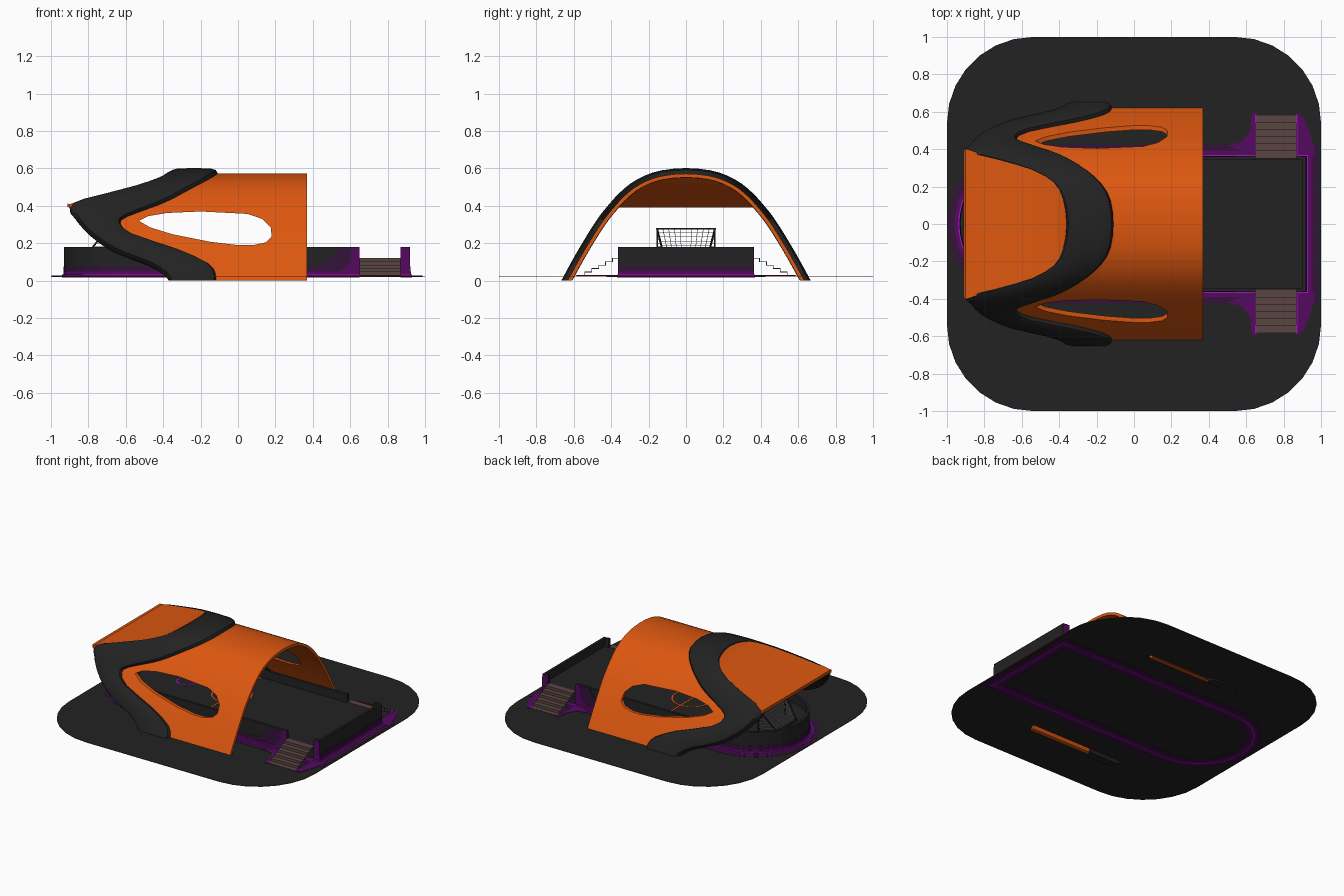
import bpy, bmesh, math
from mathutils import Vector

if "Cube" in bpy.data.objects:
    bpy.data.objects.remove(bpy.data.objects["Cube"])


def mat(name, r, g, b):
    m = bpy.data.materials.new(name)
    m.diffuse_color = (r, g, b, 1)
    m.use_nodes = True
    m.node_tree.nodes["Principled BSDF"].inputs["Base Color"].default_value = m.diffuse_color
    return m


DARK = mat("charcoal", .016, .016, .016)
ORANGE = mat("orange", .72, .095, .005)
BRIGHT = mat("bright purple", .36, .008, .5)
PURPLE = mat("mid purple", .09, .003, .12)
DEEP = mat("deep purple", .033, .006, .042)
BROWN = mat("step brown", .10, .06, .055)
WHITE = mat("net white", .75, .75, .75)


def finish(name, bm, *mats, smooth=False):
    bmesh.ops.remove_doubles(bm, verts=bm.verts, dist=1e-5)
    bmesh.ops.recalc_face_normals(bm, faces=bm.faces)
    me = bpy.data.meshes.new(name)
    bm.to_mesh(me)
    bm.free()
    for m in mats:
        me.materials.append(m)
    ob = bpy.data.objects.new(name, me)
    bpy.context.collection.objects.link(ob)
    bpy.ops.object.select_all(action='DESELECT')
    ob.select_set(True)
    bpy.context.view_layer.objects.active = ob
    if smooth:
        bpy.ops.object.shade_smooth_by_angle(angle=math.radians(35))
    return ob


def prism(name, pts, vec, *mats):
    """Polygon extruded along vec; a second material goes on the side faces."""
    bm = bmesh.new()
    f = bm.faces.new([bm.verts.new(p) for p in pts])
    r = bmesh.ops.extrude_face_region(bm, geom=[f])
    bmesh.ops.translate(bm, vec=vec, verts=[v for v in r['geom'] if isinstance(v, bmesh.types.BMVert)])
    bm.normal_update()
    if len(mats) > 1:
        for f in bm.faces:
            f.material_index = int(abs(f.normal.z) < .5)
    return finish(name, bm, *mats)


def slab(name, pts, z0, z1, *mats):
    return prism(name, [(x, y, z0) for x, y in pts], (0, 0, z1 - z0), *mats)


def box(name, a, b, m):
    return slab(name, [(a[0], a[1]), (b[0], a[1]), (b[0], b[1]), (a[0], b[1])], a[2], b[2], m)


def offset(pts, d, closed=False):
    out, n = [], len(pts)
    for i, p in enumerate(pts):
        p = Vector(p)
        a = Vector(pts[i - 1]) if closed or i else None
        b = Vector(pts[(i + 1) % n]) if closed or i < n - 1 else None
        d1 = (p - a).normalized() if a else (b - p).normalized()
        d2 = (b - p).normalized() if b else d1
        n1, n2 = Vector((-d1.y, d1.x)), Vector((-d2.y, d2.x))
        out.append(p + (n1 + n2) * d / (1 + n1.dot(n2)))
    return out


def skin(name, outer, inner, *mats, smooth=False, loop=False):
    """Closed thick sheet from two matching grids of points."""
    bm = bmesh.new()
    A = [[bm.verts.new(p) for p in r] for r in outer]
    B = [[bm.verts.new(p) for p in r] for r in inner]
    R, C = len(A), len(A[0])
    for i in range(R if loop else R - 1):
        k = (i + 1) % R
        for j in range(C - 1):
            bm.faces.new((A[i][j], A[i][j + 1], A[k][j + 1], A[k][j]))
            bm.faces.new((B[i][j], B[k][j], B[k][j + 1], B[i][j + 1]))
        for j in (0, C - 1):
            bm.faces.new((A[i][j], A[k][j], B[k][j], B[i][j]))
    if not loop:
        for i in (0, R - 1):
            for j in range(C - 1):
                bm.faces.new((A[i][j], A[i][j + 1], B[i][j + 1], B[i][j]))
    return finish(name, bm, *mats, smooth=smooth)


def ribbon(name, pts, w0, w1, z0, z1, m, closed=False):
    o, n = offset(pts, w1, closed), offset(pts, w0, closed)
    return skin(name, [[(*p, z0), (*p, z1)] for p in o], [[(*p, z0), (*p, z1)] for p in n], m, loop=closed)


# ground plate with rounded corners and orange rim
ground = []
for k, (cx, cy) in enumerate([(.54, .54), (-.54, .54), (-.54, -.54), (.54, -.54)]):
    for i in range(8):
        a = math.pi / 2 * (k + i / 7)
        ground.append((cx + .46 * math.cos(a), cy + .46 * math.sin(a)))
slab("ground_plate", ground, .021, .025, DARK, ORANGE)

# court outline: round left end, gaps for the stairs
arc = [(-.57 - .36 * math.sin(math.pi * i / 20), -.36 * math.cos(math.pi * i / 20)) for i in range(21)]
long_wall = [(.65, -.36)] + arc + [(.65, .36)]
end_wall = [(.87, .36), (.92, .36), (.92, -.36), (.87, -.36)]
full = long_wall + end_wall
slab("court_floor", offset(full, -.008, True), .03, .12, DARK)
for nm, path in (("long_wall", long_wall), ("end_wall", end_wall)):
    ribbon(nm, path, -.018, 0, .022, .18, DARK)
    ribbon(nm + "_lower_glow", path, 0, .002, .026, .075, DEEP)
    ribbon(nm + "_base_glow", path, 0, .004, .026, .05, PURPLE)
    ribbon(nm + "_light_strip", path, .002, .010, .018, .032, BRIGHT)
ribbon("ground_glow_inner", full, -.025, .03, .0193, .0275, PURPLE, True)
ribbon("ground_glow_outer", full, -.06, .066, .0198, .0265, DEEP, True)

# stairs on both sides
for s, side in ((1, "back"), (-1, "front")):
    top, y, z = [], .35, .122
    for i in range(6):
        top += [(y, z), (y + (.045 if i == 0 else .037), z)]
        y, z = top[-1][0], z - .0185
    prof = top + [(a - .004, b - .004) for a, b in reversed(top)]
    prism(side + "_stairs", [(.65, s * a, b) for a, b in prof], (.22, 0, 0), BROWN)
    for x in (.65, .87):
        box(side + "_stair_light", (x - .004, s * .36, .022), (x + .004, s * .585, .031), BRIGHT)
    slab(side + "_stair_glow_left", [(.5, s * .42), (.58, s * .44), (.62, s * .5), (.63, s * .59), (.65, s * .59), (.65, s * .36)], .0262, .0285, PURPLE)
    slab(side + "_stair_glow_right", [(.87, s * .36), (.87, s * .59), (.91, s * .57), (.95, s * .46), (.97, s * .36)], .0262, .0285, PURPLE)
    # glow patches on the wall beside the stairs
    prism(side + "_wall_glow_wide", [(x, s * .3605, z) for x, z in [(.40, .07), (.65, .07), (.65, .18), (.54, .18), (.5, .12)]], (0, s * .002, 0), DEEP)
    prism(side + "_wall_glow_left", [(x, s * .361, z) for x, z in [(.55, .05), (.65, .05), (.65, .18), (.61, .18), (.6, .1)]], (0, s * .003, 0), PURPLE)
    prism(side + "_wall_glow_right", [(x, s * .361, z) for x, z in [(.87, .05), (.92, .05), (.92, .16), (.9, .18), (.87, .18)]], (0, s * .003, 0), PURPLE)

# court markings
def ring(name, cx, r, m):
    c = [(cx + r * math.cos(-a * math.pi / 16), r * math.sin(-a * math.pi / 16)) for a in range(32)]
    ribbon(name, c, -.01, 0, .119, .1225, m, True)


ring("centre_circle", -.05, .14, ORANGE)
ring("goal_spot_circle", -.42, .07, BRIGHT)
box("halfway_line", (-.055, -.34, .119), (-.045, .34, .122), ORANGE)

# goal: frame and net
def beams(name, segs, w, m):
    bm = bmesh.new()
    for a, b in segs:
        a, b = Vector(a), Vector(b)
        d = b - a
        t = bmesh.ops.create_cube(bm, size=1)['verts']
        q = d.to_track_quat('Z', 'Y')
        for v in t:
            v.co = q @ Vector((v.co.x * w, v.co.y * w, v.co.z * d.length)) + (a + b) / 2
    return finish(name, bm, m)


def net(u, v):  # u across, v from crossbar to the back foot
    return (-.70 - .12 * v, (.155 - .04 * v) * u, .278 - .155 * v)


beams("goal_frame", [((-.70, -.155, .12), (-.70, -.155, .28)), ((-.70, .155, .12), (-.70, .155, .28)),
                     ((-.70, -.16, .277), (-.70, .16, .277)), (net(-1, 0), net(-1, 1)),
                     (net(1, 0), net(1, 1)), (net(-1, 1), net(1, 1))], .008, DARK)
segs = [(net(i / 5, 0), net(i / 5, 1)) for i in range(-5, 6)]
segs += [(net(-1, j / 7), net(1, j / 7)) for j in range(8)]
segs += [((-.70, s * .155, .28 - .02 * j), net(s, j / 8)) for s in (-1, 1) for j in range(1, 8)]
beams("goal_net", segs, .0025, WHITE)

# canopy arch: y, z, outer and inner x limit of the dark band
half = [(0, .602, -.36, -.11), (.13, .59, -.38, -.125), (.22, .562, -.43, -.17), (.30, .517, -.56, -.25),
        (.36, .465, -.76, -.34), (.40, .422, -.90, -.43), (.45, .362, -.87, -.59), (.48, .32, -.84, -.63),
        (.52, .258, -.78, -.56), (.57, .175, -.66, -.31), (.61, .105, -.48, -.16), (.64, .05, -.39, -.12),
        (.667, 0, -.36, -.12)]
keys = [Vector((-a, b, c, d)) for a, b, c, d in reversed(half[1:])] + [Vector(h) for h in half]
arch = []
for i in range(len(keys) - 1):
    p0, p1, p2, p3 = keys[max(i - 1, 0)], keys[i], keys[i + 1], keys[min(i + 2, len(keys) - 1)]
    for t in (0, .5):
        arch.append(.5 * (2 * p1 + (p2 - p0) * t + (2 * p0 - 5 * p1 + 4 * p2 - p3) * t * t + (3 * p1 - p0 - 3 * p2 + p3) * t ** 3))
arch.append(keys[-1])


def inset(i, d):
    a, b = arch[max(i - 1, 0)], arch[min(i + 1, len(arch) - 1)]
    n = Vector((-(b[1] - a[1]), b[0] - a[0])).normalized()
    return arch[i][0] - n.x * d, max(0, arch[i][1] - n.y * d)


def strip(lo, hi, cols):
    return [[(lo(a) + (hi(a) - lo(a)) * u, *inset(i, d)) for u, d in cols] for i, a in enumerate(arch)]


# dark wave band
us = (0, .04, .15, .5, .85, .96, 1)
band_cols = list(zip(us, (.025, .01, .002, 0, .002, .01, .025)))
skin("canopy_band", strip(lambda a: a[2], lambda a: a[3], band_cols),
     strip(lambda a: a[2], lambda a: a[3], [(u, .052) for u in us]), DARK, smooth=True)

# main orange shell with the side windows cut through
cols = [i / 10 for i in range(11)]
shell = skin("canopy_shell", strip(lambda a: a[3] - .012, lambda a: .37, [(u, .03) for u in cols]),
             strip(lambda a: a[3] - .012, lambda a: .37, [(u, .05) for u in cols]), ORANGE)
lens = [(-.53, .32), (-.48, .345), (-.38, .362), (-.2, .37), (.05, .357), (.13, .33), (.175, .285), (.18, .235),
        (.15, .205), (.08, .19), (0, .19), (-.15, .208), (-.35, .248), (-.47, .285)]
cutter = prism("window_cutter", [(x, -1, z) for x, z in lens], (0, 2, 0), ORANGE)
cutter.hide_render = True
mod = shell.modifiers.new("windows", 'BOOLEAN')
mod.operation, mod.solver, mod.object = 'DIFFERENCE', 'EXACT', cutter
bpy.ops.object.select_all(action='DESELECT')
shell.select_set(True)
bpy.context.view_layer.objects.active = shell
bpy.ops.object.modifier_apply(modifier=mod.name)
bpy.data.objects.remove(cutter)
bpy.ops.object.shade_smooth_by_angle(angle=math.radians(35))

# orange visor spanning between the two crests of the band
edge = [(a[2], a[0] + .003, a[1] - .014) for a in arch if -1e-4 < a[0] < .401] + [(-.912, .393, .414)]
rows = [[(x, y * (j / 4 - 1), z) for j in range(9)] for x, y, z in edge]
skin("canopy_visor", rows, [[(x, y, z - .018) for x, y, z in r] for r in rows], ORANGE, smooth=True)
